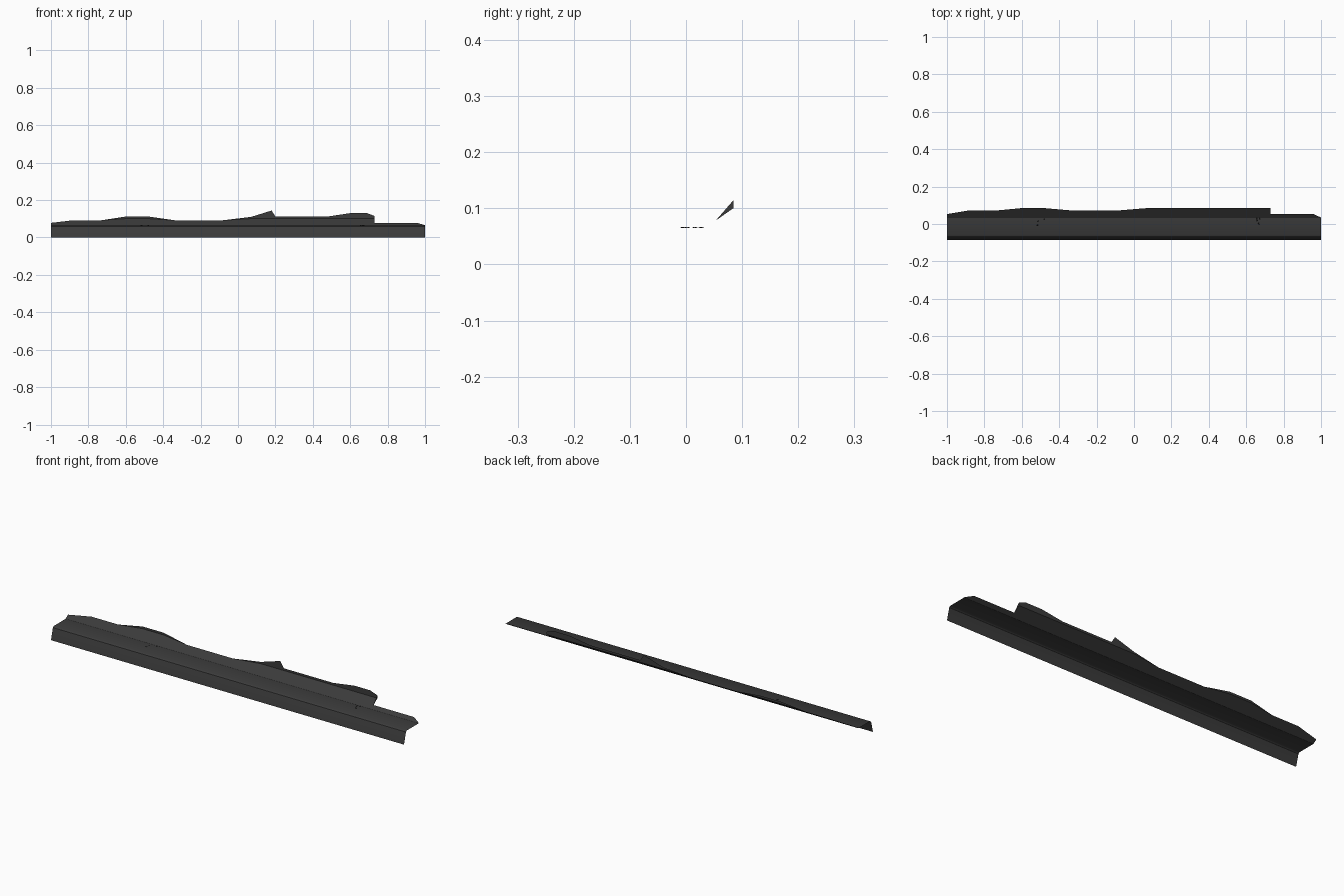
import bpy, bmesh, random

cube = bpy.data.objects.get("Cube")
if cube:
    bpy.data.objects.remove(cube, do_unlink=True)


def material(name, value):
    mat = bpy.data.materials.new(name)
    mat.use_nodes = True
    colour = (value, value, value, 1)
    mat.diffuse_color = colour
    mat.node_tree.nodes["Principled BSDF"].inputs["Base Color"].default_value = colour
    return mat


grey = material("charcoal grey", 0.043)
dark = material("seam black", 0.012)


def finish(name, bm, mats, angle=0.6):
    mesh = bpy.data.meshes.new(name)
    bm.to_mesh(mesh)
    bm.free()
    obj = bpy.data.objects.new(name, mesh)
    bpy.context.collection.objects.link(obj)
    for mat in mats:
        mesh.materials.append(mat)
    bpy.ops.object.select_all(action="DESELECT")
    obj.select_set(True)
    bpy.context.view_layer.objects.active = obj
    bpy.ops.object.shade_smooth_by_angle(angle=angle)
    return obj


DECK_Z = 0.064
FOLD_Y, WALL_Y = 0.033, 0.085

# Ragged upper edge of the rear flap: x, height
ridge = [(-1, .078), (-.88, .092), (-.73, .092), (-.6, .112), (-.48, .112),
         (-.34, .092), (-.08, .092), (.07, .11), (.18, .144), (.2, .112),
         (.48, .112), (.6, .13), (.69, .13), (.73, .115), (.731, .078),
         (.96, .078), (1, .065)]

# Front skirt, seam, rounded lip and flat deck: y, z
sheet = [(-.085, 0), (-.07, .056), (-.068, .06), (-.061, DECK_Z), (FOLD_Y, DECK_Z)]


def flap_point(z):
    """Follow the sloped flap, then a vertical wall at the back."""
    return min(FOLD_Y + (z - DECK_Z) * 1.42, WALL_Y), z


# One folded sheet: skirt, deck and flap
bm = bmesh.new()
columns = []
for x, top in ridge:
    rows = sheet + [flap_point(min(z, top)) for z in (.074, .1006, 1)]
    columns.append([bm.verts.new((x, y, z)) for y, z in rows])
for a, b in zip(columns, columns[1:]):
    for j in range(len(a) - 1):
        face = bm.faces.new((a[j], b[j], b[j + 1], a[j + 1]))
        face.material_index = 1 if j == 1 else 0
bmesh.ops.remove_doubles(bm, verts=bm.verts, dist=0.0003)
finish("folded_trim_sheet", bm, [grey, dark])

# Small chips scattered on the deck
random.seed(4)
bm = bmesh.new()
for cx, cy in ((-.5, .015), (.65, .02)):
    for _ in range(5):
        x = cx + random.uniform(-.025, .025)
        y = min(cy + random.uniform(-.025, .02), .028)
        r = random.uniform(.003, .005)
        ring = [bm.verts.new((x + dx * r, y + dy * r, DECK_Z + .001))
                for dx, dy in ((-1, -1), (1, -.6), (.7, 1), (-.8, .7))]
        tip = bm.verts.new((x, y, DECK_Z + .003))
        for a, b in zip(ring, ring[1:] + ring[:1]):
            bm.faces.new((a, b, tip))
finish("deck_chips", bm, [dark])
